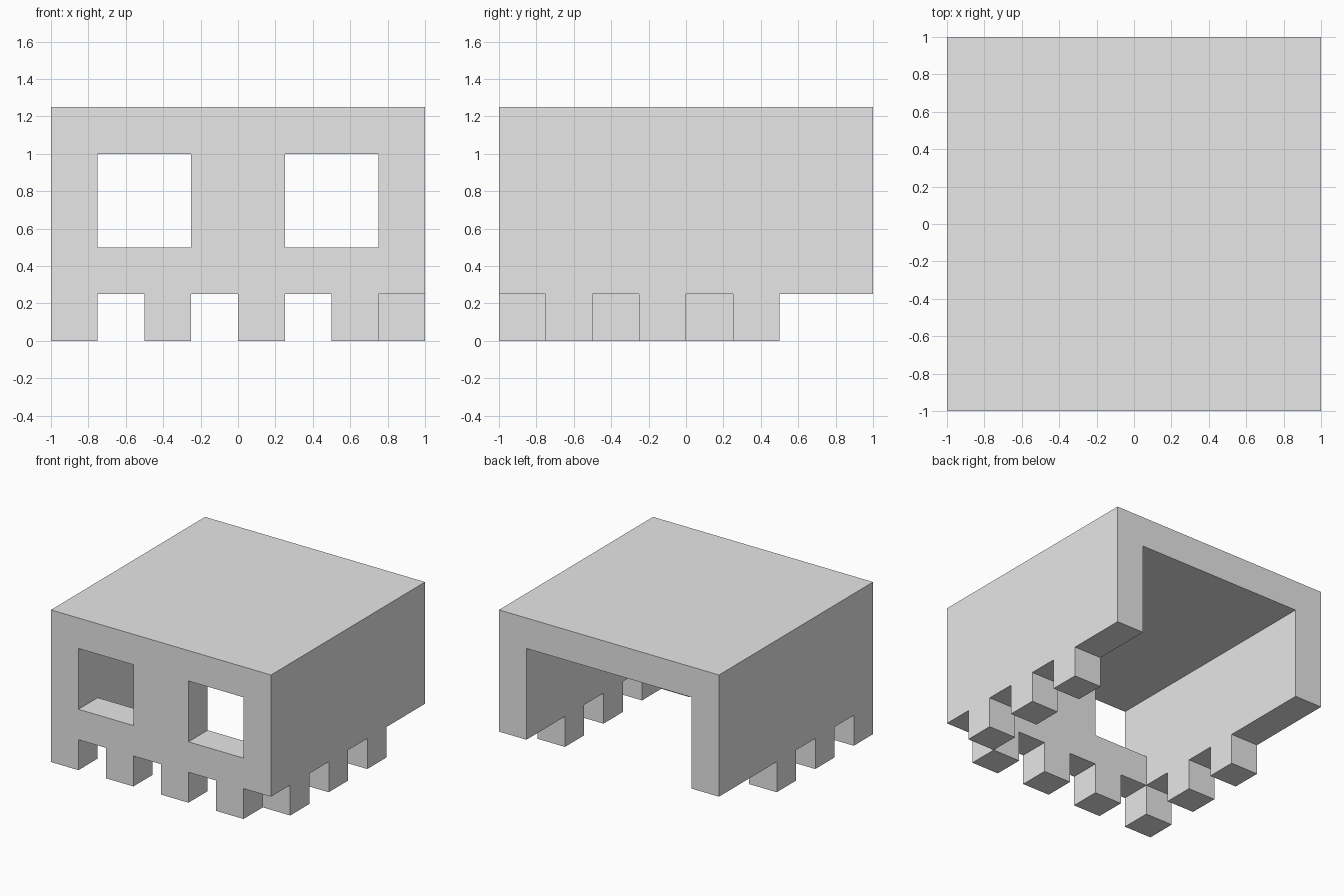
import bpy
import bmesh
from mathutils import Vector

default_cube = bpy.data.objects.get("Cube")
if default_cube:
    bpy.data.objects.remove(default_cube, do_unlink=True)

UNIT = 0.25                      # every wall, tooth and opening fits this module
WIDE, DEEP, HIGH = 8, 8, 5       # overall size in modules


def block(x, y, z):
    """Module cells filled by a box, each axis given as (start, end)."""
    return {(i, j, k) for i in range(*x) for j in range(*y) for k in range(*z)}


# Roof slab, two side walls and front wall; the back stays open
roof = block((0, WIDE), (0, DEEP), (HIGH - 1, HIGH))
side_walls = block((0, 1), (0, DEEP), (1, HIGH)) | block((WIDE - 1, WIDE), (0, DEEP), (1, HIGH))
front_wall = block((0, WIDE), (0, 1), (1, HIGH))

# Two square windows through the front wall
for start in (1, 5):
    front_wall -= block((start, start + 2), (0, 1), (2, 4))

# Alternating teeth under the front and both sides
teeth = set()
for i in range(0, WIDE, 2):
    teeth |= block((i, i + 1), (0, 1), (0, 1))
for j in range(0, 6, 2):
    teeth |= block((0, 1), (j, j + 1), (0, 1))
    teeth |= block((WIDE - 1, WIDE), (j + 1, j + 2), (0, 1))


def fuse(name, cells, material):
    """Skin touching blocks as one mesh without inner faces."""
    bm = bmesh.new()
    corners = {}

    def corner(p):
        key = tuple(p)
        if key not in corners:
            corners[key] = bm.verts.new(
                ((p.x - WIDE / 2) * UNIT, (p.y - DEEP / 2) * UNIT, p.z * UNIT))
        return corners[key]

    axes = [Vector(a) for a in ((1, 0, 0), (0, 1, 0), (0, 0, 1))]
    for cell in cells:
        base = Vector(cell)
        for n in range(3):
            out, u, v = axes[n], axes[n - 2], axes[n - 1]
            for side in (0, 1):
                neighbour = base + out * (2 * side - 1)
                if tuple(int(c) for c in neighbour) in cells:
                    continue
                o = base + out * side
                ring = [o, o + u, o + u + v, o + v]
                if not side:
                    ring.reverse()
                bm.faces.new([corner(p) for p in ring])

    # Merge flat areas into large clean faces
    bmesh.ops.dissolve_limit(bm, angle_limit=0.01, verts=bm.verts[:], edges=bm.edges[:])
    mesh = bpy.data.meshes.new(name)
    bm.to_mesh(mesh)
    bm.free()
    mesh.materials.append(material)
    obj = bpy.data.objects.new(name, mesh)
    bpy.context.collection.objects.link(obj)
    return obj


# Single plain grey
grey = bpy.data.materials.new("plain_grey")
grey.use_nodes = True
color = (0.8, 0.8, 0.8, 1)
grey.diffuse_color = color
grey.node_tree.nodes["Principled BSDF"].inputs["Base Color"].default_value = color

fuse("windowed_shell", roof | side_walls | front_wall | teeth, grey)
